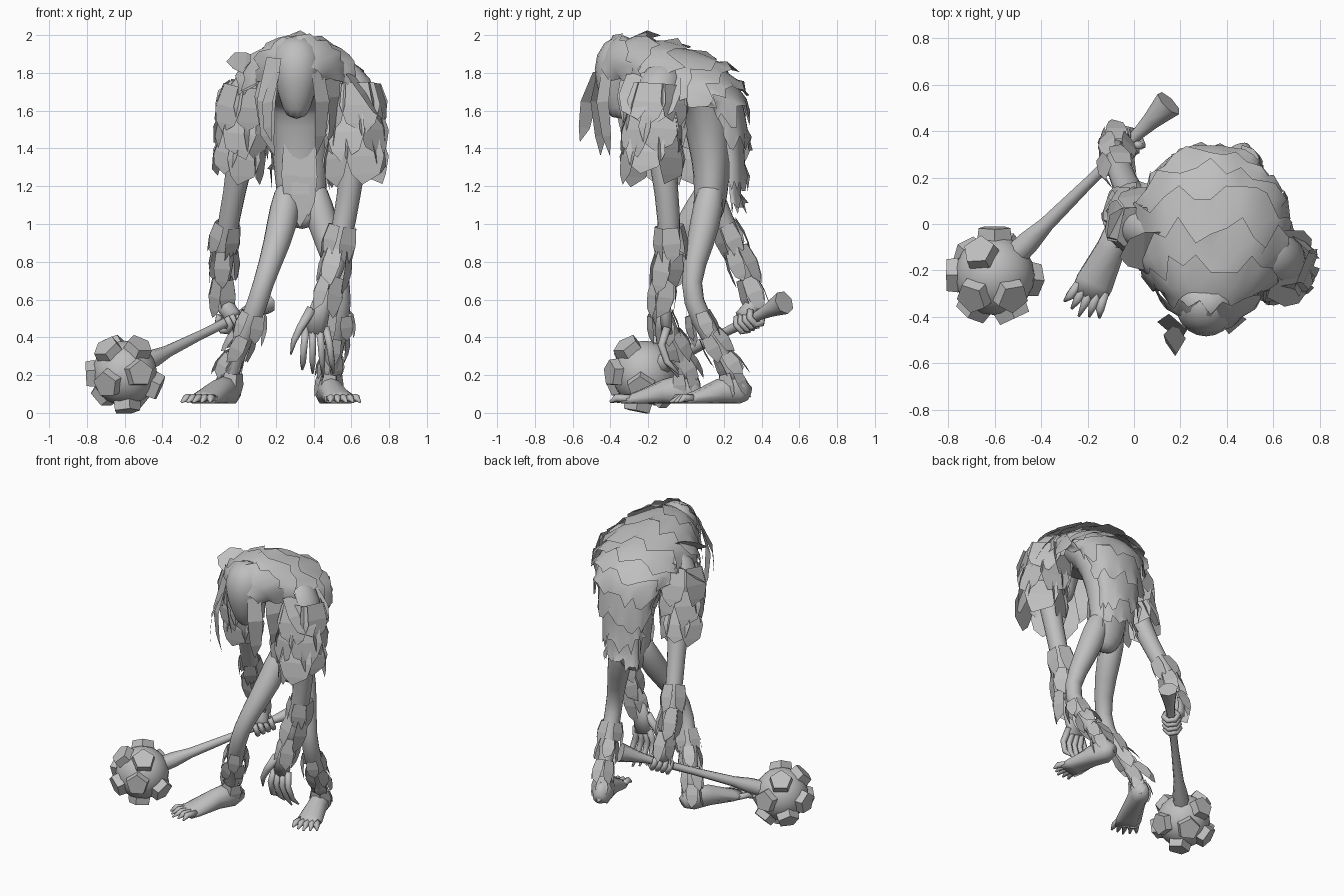
import bpy, bmesh, math, random
from mathutils import Vector, Matrix

random.seed(4)
if "Cube" in bpy.data.objects:
    bpy.data.objects.remove(bpy.data.objects["Cube"])

grey = bpy.data.materials.new("plain grey")
grey.use_nodes = True
grey.diffuse_color = (0.52, 0.52, 0.52, 1)
grey.node_tree.nodes["Principled BSDF"].inputs["Base Color"].default_value = (0.52, 0.52, 0.52, 1)


def finish(bm, name, smooth=False, subdiv=0):
    if smooth:
        bmesh.ops.recalc_face_normals(bm, faces=bm.faces)
    mesh = bpy.data.meshes.new(name)
    bm.to_mesh(mesh)
    bm.free()
    mesh.materials.append(grey)
    for f in mesh.polygons:
        f.use_smooth = smooth
    ob = bpy.data.objects.new(name, mesh)
    bpy.context.collection.objects.link(ob)
    if subdiv:
        ob.modifiers.new("soften", 'SUBSURF').levels = subdiv
    return ob


def add_tube(bm, pts, sides=8, floor=None):
    """Loft elliptical rings (x, y, z, half width[, half depth])."""
    cs = [Vector(p[:3]) for p in pts]
    rings = []
    for i, p in enumerate(pts):
        t = (cs[min(i + 1, len(cs) - 1)] - cs[max(i - 1, 0)]).normalized()
        ref = Vector((1, 0, 0)) if abs(t.x) < 0.9 else Vector((0, 1, 0))
        u = (ref - t * ref.dot(t)).normalized()
        w = t.cross(u)
        ring = []
        for k in range(sides):
            a = math.tau * (k + 0.5) / sides
            co = cs[i] + u * math.cos(a) * p[3] + w * math.sin(a) * p[-1]
            if floor is not None:
                co.z = max(co.z, floor)
            ring.append(bm.verts.new(co))
        rings.append(ring)
    for r, s in zip(rings, rings[1:]):
        for k in range(sides):
            bm.faces.new((r[k], r[(k + 1) % sides], s[(k + 1) % sides], s[k]))
    bm.faces.new(rings[0][::-1])
    bm.faces.new(rings[-1])


def tube(name, pts, sides=8, subdiv=1, floor=None):
    bm = bmesh.new()
    add_tube(bm, pts, sides, floor)
    return finish(bm, name, True, subdiv)


def tuft(bm, base, d, n, length, width, bend=0.04):
    """One leaf-shaped, slightly curved lock of hair."""
    d = d.normalized()
    side = d.cross(n).normalized()
    n = side.cross(d)
    rows = []
    for t, w in ((0, 0.4), (0.45, 0.5), (0.8, 0.36)):
        c = base + d * length * t + n * length * bend * math.sin(t * 3.5)
        rows.append([bm.verts.new(c + side * width * w), bm.verts.new(c - side * width * w)])
    skew = side * width * random.uniform(-0.3, 0.3)
    tip = bm.verts.new(base + d * length - n * length * bend * 0.4 + skew)
    for (a, b), (e, f) in zip(rows, rows[1:]):
        bm.faces.new((a, b, f, e))
    bm.faces.new((rows[-1][0], rows[-1][1], tip))


def limb_fur(name, path, rows, count, length, width, flare, start=0.0, stop=1.0):
    """Rings of tufts lying along a limb path."""
    bm = bmesh.new()
    for i in range(rows):
        s = (start + (stop - start) * i / (rows - 1)) * (len(path) - 1)
        k = min(int(s), len(path) - 2)
        p, q = Vector(path[k][:3]), Vector(path[k + 1][:3])
        c = p.lerp(q, s - k)
        r = path[k][3] + (path[k + 1][3] - path[k][3]) * (s - k)
        t = (q - p).normalized()
        u = t.orthogonal().normalized()
        w = t.cross(u)
        for j in range(count):
            a = math.tau * (j + 0.5 * (i % 2)) / count + random.uniform(-.15, .15)
            out = u * math.cos(a) + w * math.sin(a)
            tuft(bm, c + out * r, t + out * flare, out, length * random.uniform(.85, 1.15), width)
    return finish(bm, name)


# Torso bent forward, neck and head
tube("torso", [(.34, .1, .97, .05, .05), (.34, .12, 1.06, .13, .09), (.33, .14, 1.24, .14, .095),
               (.33, .13, 1.44, .16, .125), (.33, .11, 1.66, .23, .16), (.33, 0, 1.76, .31, .17),
               (.32, -.15, 1.8, .25, .15), (.31, -.27, 1.82, .12, .12)], 12)
tube("head", [(.31, -.26, 1.97, .08, .07), (.31, -.33, 1.9, .15, .15), (.31, -.37, 1.8, .14, .14),
              (.31, -.36, 1.68, .1, .1), (.31, -.33, 1.55, .06, .07)], 10)

# Arms
left_arm = [(.57, -.1, 1.72, .1), (.62, -.14, 1.45, .09), (.59, -.1, 1.15, .065),
            (.54, -.08, .9, .07), (.48, -.12, .63, .045)]
right_arm = [(.07, -.03, 1.72, .1), (.03, .03, 1.45, .09), (-.02, .14, 1.15, .06),
             (-.07, .24, .92, .065), (-.08, .36, .62, .04)]
tube("left_arm", left_arm)
tube("right_arm", right_arm)

# Legs
left_leg = [(.39, .14, 1.24, .06), (.42, .12, 1.1, .095), (.48, .08, .9, .08), (.55, .01, .68, .055),
            (.54, .07, .5, .065), (.5, .2, .3, .05), (.48, .25, .14, .055)]
right_leg = [(.27, .14, 1.24, .06), (.25, .08, 1.08, .095), (.21, -.04, .9, .08), (.13, -.17, .68, .055),
             (.08, -.13, .5, .065), (-.02, -.03, .3, .05), (-.05, 0, .14, .055)]
tube("left_leg", left_leg)
tube("right_leg", right_leg)


# Feet with clawed toes
def foot(name, heel, toe):
    heel, toe = Vector(heel), Vector(toe)
    d = toe - heel
    side = Vector((-d.y, d.x, 0)).normalized()
    bm = bmesh.new()
    prof = ((-.06, .1, .04, .04), (.08, .12, .065, .09), (.35, .11, .065, .07),
            (.7, .075, .085, .04), (.84, .065, .08, .03))
    add_tube(bm, [(*(heel + d * t + Vector((0, 0, z))), w, h) for t, z, w, h in prof], 10, .05)
    for i in range(5):
        off = side * (i - 2) * .032
        reach = 1.04 - .035 * abs(i - 2)
        add_tube(bm, [(*(heel + d * t + off * k + Vector((0, 0, z))), r)
                      for t, k, z, r in ((.74, .9, .075, .022), (.9, 1.1, .08, .021), (reach, 1.3, .057, .006))], 6, .05)
    finish(bm, name, True)


foot("right_foot", (-.03, .04, 0), (-.23, -.38, 0))
foot("left_foot", (.46, .31, 0), (.57, -.07, 0))

# Hanging left hand
bm = bmesh.new()
add_tube(bm, [(.47, -.12, .66, .04, .035), (.43, -.11, .54, .06, .035), (.41, -.1, .42, .06, .03)], 8)
for i in range(4):
    x = .36 + i * .035
    spread = .01 * (i - 1)
    add_tube(bm, [(x, -.1, .45, .022), (x + spread, -.13, .36, .021),
                  (x + spread * 1.6, -.1, .27, .018), (x + spread * 2, -.04, .19 + .02 * abs(i - 2), .006)], 6)
add_tube(bm, [(.39, -.12, .55, .03), (.33, -.14, .45, .024), (.295, -.14, .38, .018), (.28, -.12, .31, .005)], 6)
finish(bm, "left_hand", True)

# Mace shaft
ball, end = Vector((-.6, -.22, .21)), Vector((.15, .52, .585))
shaft = ((0, .06), (.2, .05), (.3, .034), (.55, .025), (.82, .027), (.9, .04), (1, .065))
shaft_ob = tube("mace_shaft", [(*ball.lerp(end, t), r) for t, r in shaft], 7, 0)
for f in shaft_ob.data.polygons:
    f.use_smooth = len(f.vertices) == 4

# Right hand curled round the shaft
axis = (end - ball).normalized()
up = (Vector((0, 0, 1)) - axis * axis.z).normalized()
across = axis.cross(up)
grip = ball.lerp(end, .74)
bm = bmesh.new()
add_tube(bm, [(-.08, .36, .66, .035), (-.07, .36, .57, .05), (*(grip + up * .02 + across * .035), .045)], 8)
for i in range(4):
    arc = []
    for k in range(6):
        a = math.radians(50 - 58 * k)
        arc.append((*(grip + axis * (i - 1.2) * .036 + (up * math.sin(a) + across * math.cos(a)) * .048), .018))
    add_tube(bm, arc, 6)
finish(bm, "right_hand", True)

# Mace head with five-sided studs
bm = bmesh.new()
bmesh.ops.create_icosphere(bm, subdivisions=3, radius=.172, matrix=Matrix.Translation(ball))
finish(bm, "mace_ball", True)
bm = bmesh.new()
for d in ((-.33, .52, .75), (.4, -.5, .76), (-.5, -.5, .7), (.42, -.9, 0), (-.5, -.8, -.3), (.9, -.1, -.4),
          (-1, 0, -.05), (.05, -.2, -1), (0, 1, .1), (-.6, .5, -.6), (.3, .65, -.7)):
    d = Vector(d).normalized()
    place = Matrix.Translation(ball + d * .18) @ d.to_track_quat('Z', 'Y').to_matrix().to_4x4()
    bmesh.ops.create_cone(bm, cap_ends=True, segments=5, radius1=.078, radius2=.072, depth=.05, matrix=place)
finish(bm, "mace_studs")

# Layered hide over head, shoulders and back, as (y, z, half width, side drop) down the spine
spine = [(-.47, 1.85, .13, .1), (-.4, 1.95, .19, .17), (-.27, 1.985, .24, .21), (-.12, 1.96, .3, .23),
         (.04, 1.91, .33, .24), (.17, 1.85, .32, .24), (.26, 1.76, .28, .2), (.31, 1.66, .23, .15),
         (.315, 1.5, .18, .1), (.3, 1.32, .14, .06), (.28, 1.16, .11, .04), (.29, 1.04, .09, .03)]


def hide_point(s, ang, lift):
    k = max(0, min(int(s), len(spine) - 2))
    y, z, hw, drop = [a + (b - a) * (s - k) for a, b in zip(spine[k], spine[k + 1])]
    p, q = spine[max(k - 1, 0)], spine[min(k + 2, len(spine) - 1)]
    n = Vector((0, p[1] - q[1], q[0] - p[0])).normalized()
    out = Vector((math.sin(ang), 0, 0)) + n * math.cos(ang)
    return Vector((.33, y, z)) + Vector((hw * math.sin(ang), 0, 0)) - n * drop * (1 - math.cos(ang)) + out * lift


columns = 18
for i in range(len(spine) - 2):
    bm = bmesh.new()
    grid = []
    for t, lift in ((0, -.015), (.5, 0), (1, .012), (1.5, .02)):
        line = []
        for c in range(columns + 1):
            ang = math.radians(-100 + 200 * c / columns)
            s, rise = i + t, lift
            if t == 1.5:
                s += random.choice((-.3, -.1, .1, .4))
                rise += random.uniform(0, .03)
            line.append(bm.verts.new(hide_point(min(s, len(spine) - 1), ang, rise)))
        grid.append(line)
    for a, b in zip(grid, grid[1:]):
        for c in range(columns):
            bm.faces.new((a[c], b[c], b[c + 1], a[c + 1]))
    finish(bm, "hide_layer_%d" % (i + 1), True)

# Shoulder caps, skirts and limb fur
tube("left_shoulder_cap", [(.48, -.08, 1.78, .1), (.58, -.13, 1.76, .13), (.63, -.16, 1.66, .13), (.64, -.17, 1.52, .11)], 10)
tube("right_shoulder_cap", [(.16, -.05, 1.78, .1), (.07, -.03, 1.75, .12), (.03, 0, 1.64, .11), (.02, .02, 1.52, .1)], 10)
limb_fur("left_shoulder_fur", [(.61, -.15, 1.74, .12), (.62, -.17, 1.47, .11)], 3, 6, .25, .22, .15)
limb_fur("right_shoulder_fur", [(.05, -.03, 1.74, .11), (.02, .02, 1.47, .09)], 3, 6, .23, .18, .15)
limb_fur("left_forearm_fur", left_arm, 3, 5, .2, .1, .06, .66, .92)
limb_fur("right_forearm_fur", right_arm, 3, 5, .2, .09, .06, .66, .92)
limb_fur("left_shin_fur", left_leg, 4, 5, .15, .08, .12, .64, .92)
limb_fur("right_shin_fur", right_leg, 4, 5, .15, .08, .12, .64, .92)

# Wide flaps spreading off the shoulders
bm = bmesh.new()
for x, y, z, dx, dz, nx, length in ((.12, -.1, 1.82, -1, .3, -.4, .19), (.08, 0, 1.76, -1, -.5, -.5, .23),
                                    (.6, -.24, 1.8, .6, -.9, .9, .3), (.62, -.1, 1.78, .55, -.9, .9, .28)):
    tuft(bm, Vector((x, y, z)), Vector((dx, -.15, dz)), Vector((nx, -.4, .6)), length, .2)
finish(bm, "shoulder_flaps")

# Long locks hanging round the face
bm = bmesh.new()
for x, y, z, dx, dy, nx, length, width in (
        (.19, -.42, 1.88, -.06, -.05, -.6, .52, .13), (.41, -.41, 1.88, .04, 0, .6, .52, .1),
        (.17, -.3, 1.86, -.05, 0, -1, .42, .16), (.48, -.28, 1.86, .08, 0, 1, .42, .16),
        (.2, -.46, 1.8, -.12, -.25, -1, .38, .1)):
    tuft(bm, Vector((x, y, z)), Vector((dx, dy, -1)), Vector((nx, -.7, 0)), length, width, .08)
finish(bm, "face_locks")

# Ragged loincloth
bm = bmesh.new()
for x, z, length in ((.28, 1.42, .36), (.33, 1.3, .32), (.37, 1.42, .38)):
    tuft(bm, Vector((x, .03, z)), Vector((0, .02, -1)), Vector((0, -1, 0)), length, .1, .02)
finish(bm, "waist_rags")
